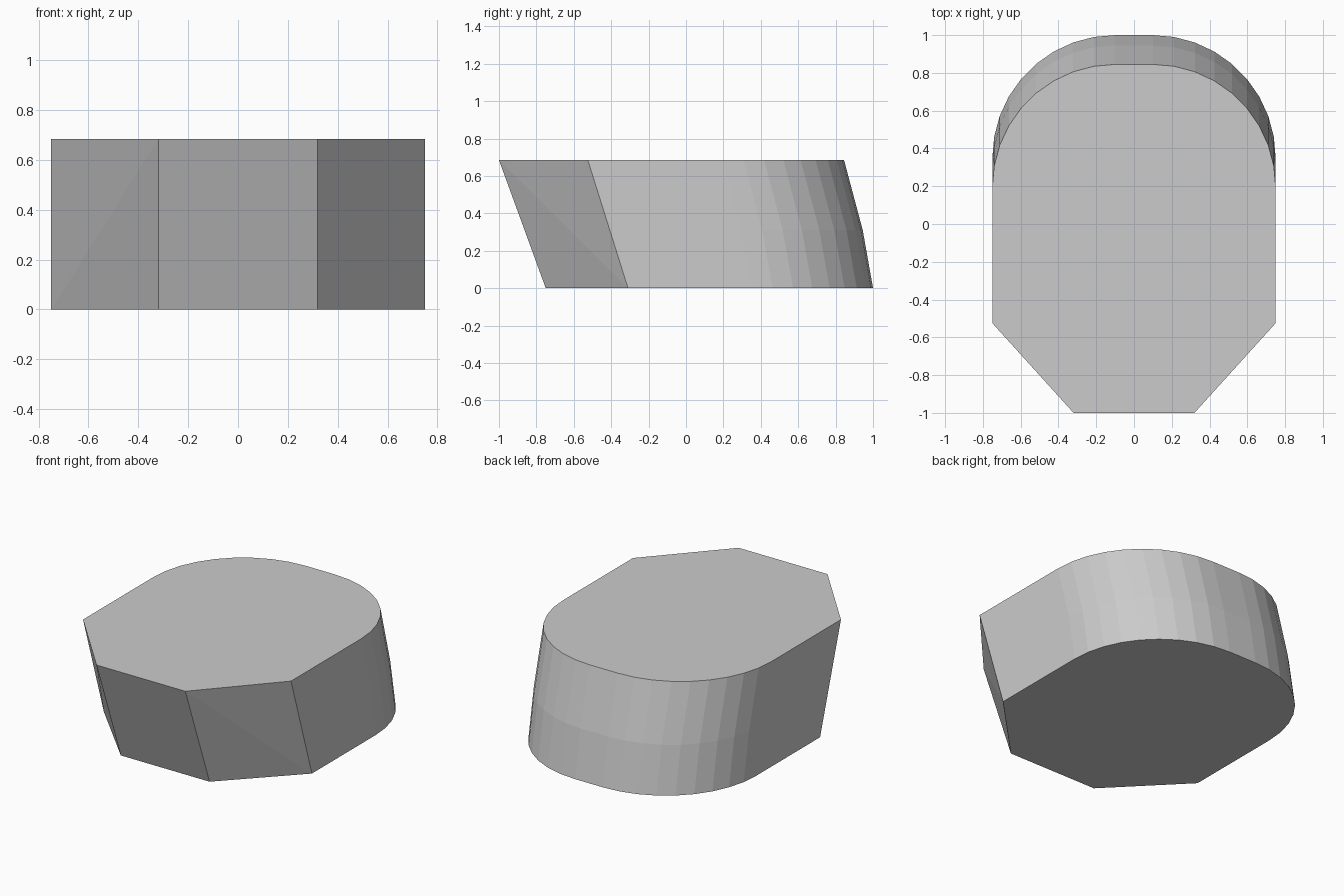
import bpy, bmesh
from math import sin, cos, radians

if "Cube" in bpy.data.objects:
    bpy.data.objects.remove(bpy.data.objects["Cube"])

# Levels of the rounded back: (z, y of the arc centres)
LEVELS = [(0.0, 0.35), (0.31, 0.295), (0.685, 0.195)]
HALF, RADIUS, STEPS = 0.75, 0.65, 9
CX = HALF - RADIUS

bm = bmesh.new()


def back_row(z, cy):
    """Rounded back outline, running from the right side to the left side."""
    angles = [radians(90 * i / STEPS) for i in range(STEPS + 1)]
    right = [(CX + RADIUS * cos(a), cy + RADIUS * sin(a)) for a in angles]
    pts = right + [(-x, y) for x, y in reversed(right)]
    return [bm.verts.new((x, y, z)) for x, y in pts]


def front_row(z, side_y, front_y):
    """Chamfered front outline, running from the left side to the right side."""
    pts = [(-HALF, side_y), (-0.32, front_y), (0.32, front_y), (HALF, side_y)]
    return [bm.verts.new((x, y, z)) for x, y in pts]


rows = [back_row(z, cy) for z, cy in LEVELS]
low = front_row(0.0, -0.31, -0.75)
high = front_row(LEVELS[-1][0], -0.525, -1.0)

# Rounded back wall
for a, b in zip(rows, rows[1:]):
    for i in range(len(a) - 1):
        bm.faces.new((a[i], a[i + 1], b[i + 1], b[i]))

# Flat left and right sides
bm.faces.new([low[3]] + [r[0] for r in rows] + [high[3]])
bm.faces.new([low[0], high[0]] + [r[-1] for r in reversed(rows)])

# Front face and the two twisted corner chamfers
bm.faces.new((low[1], low[2], high[2], high[1]))
for outer, inner in ((0, 1), (3, 2)):
    bm.faces.new((low[outer], low[inner], high[inner]))
    bm.faces.new((low[outer], high[inner], high[outer]))

# Top and bottom
bm.faces.new(rows[-1] + high)
bm.faces.new(rows[0] + low)

bmesh.ops.recalc_face_normals(bm, faces=bm.faces)
mesh = bpy.data.meshes.new("slanted_block")
bm.to_mesh(mesh)
bm.free()
bpy.context.collection.objects.link(bpy.data.objects.new("slanted_block", mesh))
